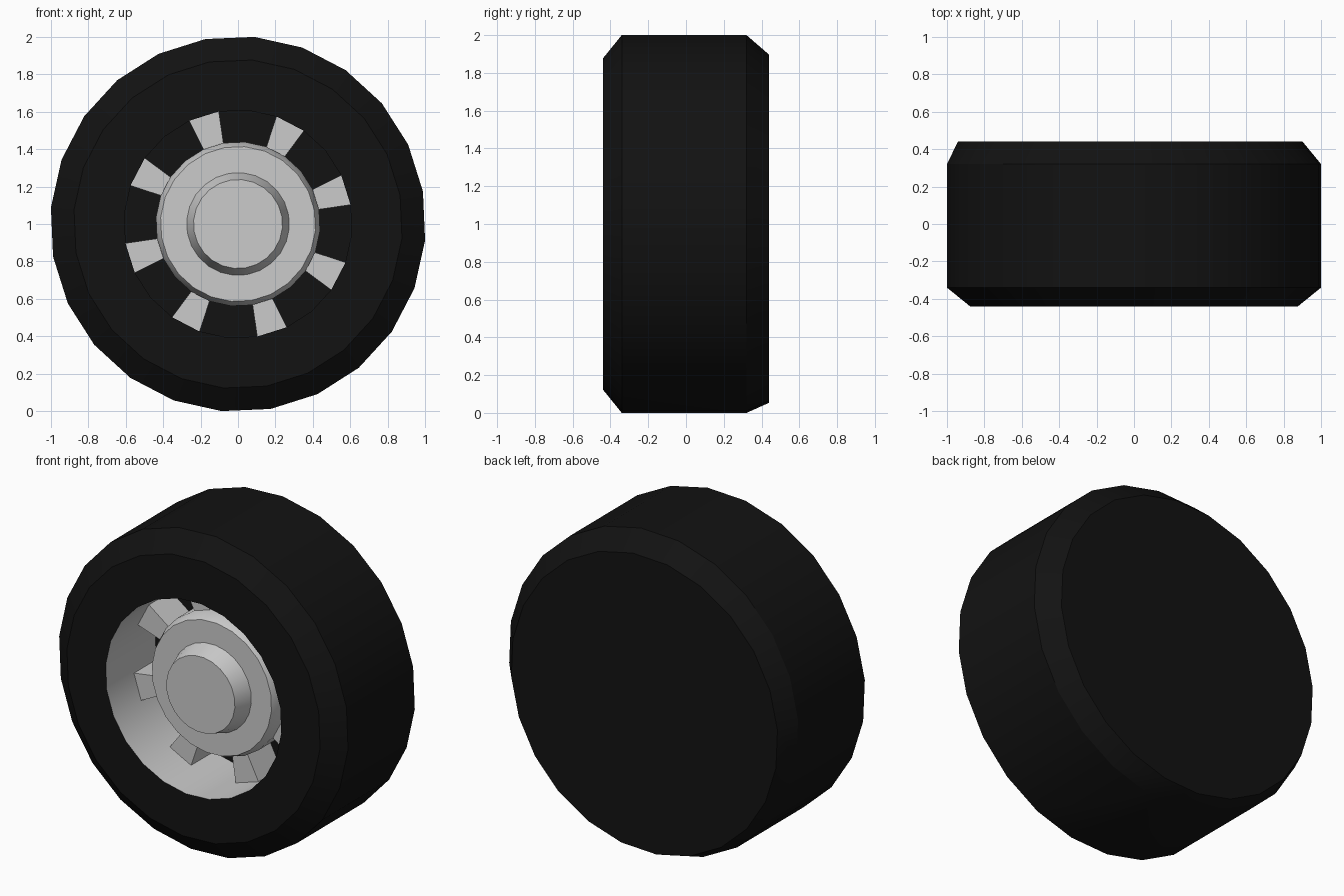
import bpy, bmesh
from math import cos, sin, pi, radians

if "Cube" in bpy.data.objects:
    bpy.data.objects.remove(bpy.data.objects["Cube"])

SIDES = 24
START = radians(10)
BLACK = bpy.data.materials.new("rubber_black")
BLACK.diffuse_color = (0.006, 0.006, 0.006, 1)
BLACK.use_nodes = True
BLACK.node_tree.nodes["Principled BSDF"].inputs["Base Color"].default_value = BLACK.diffuse_color


def finish(name, bm, mat=None, smooth=True):
    mesh = bpy.data.meshes.new(name)
    bm.to_mesh(mesh)
    bm.free()
    obj = bpy.data.objects.new(name, mesh)
    bpy.context.collection.objects.link(obj)
    if mat:
        mesh.materials.append(mat)
    if smooth:
        bpy.ops.object.select_all(action='DESELECT')
        obj.select_set(True)
        bpy.context.view_layer.objects.active = obj
        bpy.ops.object.shade_smooth_by_angle(angle=radians(25))
    return obj


def lathe(name, rings, mat=None, cap_first=False, cap_last=False):
    """Skin rings (radius, y, centre x, centre z) around the axle."""
    bm = bmesh.new()
    loops = []
    for r, y, cx, cz in rings:
        angles = [START + 2 * pi * i / SIDES for i in range(SIDES)]
        loops.append([bm.verts.new((cx + r * cos(t), y, cz + r * sin(t))) for t in angles])
    for a, b in zip(loops, loops[1:]):
        for i in range(SIDES):
            j = (i + 1) % SIDES
            bm.faces.new((a[i], a[j], b[j], b[i]))
    if cap_first:
        bm.faces.new(loops[0][::-1])
    if cap_last:
        bm.faces.new(loops[-1])
    return finish(name, bm, mat)


# Tyre, closed at the back with a slightly off-centre face
lathe("tyre", [(0.925, 0.44, -0.02, 0.975), (1.004, 0.32, 0, 1), (1.004, -0.34, 0, 1),
               (0.88, -0.44, 0, 1), (0.61, -0.44, 0, 1)], BLACK, cap_first=True)

# Recess: grey wall and black floor
FLOOR = 0.05
lathe("rim_wall", [(0.61, -0.44, 0, 1), (0.61, FLOOR, 0, 1)])
lathe("rim_floor", [(0.61, FLOOR, 0, 1)], BLACK, cap_last=True)

# Hub drum and centre cap
lathe("hub", [(0.44, FLOOR, 0, 1), (0.44, -0.2, 0, 1), (0.415, -0.26, 0, 1)], cap_last=True)
lathe("hub_cap", [(0.275, -0.26, 0, 1), (0.238, -0.37, 0, 1)], cap_last=True)

# Eight spokes widening towards the rim
bm = bmesh.new()
for k in range(8):
    t = radians(17.5 + 45 * k)
    outline = [(0.40, -0.05), (0.605, -0.083), (0.605, 0.083), (0.40, 0.05)]
    front, back = [[bm.verts.new((r * cos(t) - w * sin(t), y, 1 + r * sin(t) + w * cos(t)))
                    for r, w in outline] for y in (-0.17, FLOOR)]
    bm.faces.new(front)
    bm.faces.new(back[::-1])
    for i in range(4):
        j = (i + 1) % 4
        bm.faces.new((front[j], front[i], back[i], back[j]))
finish("spokes", bm, smooth=False)
